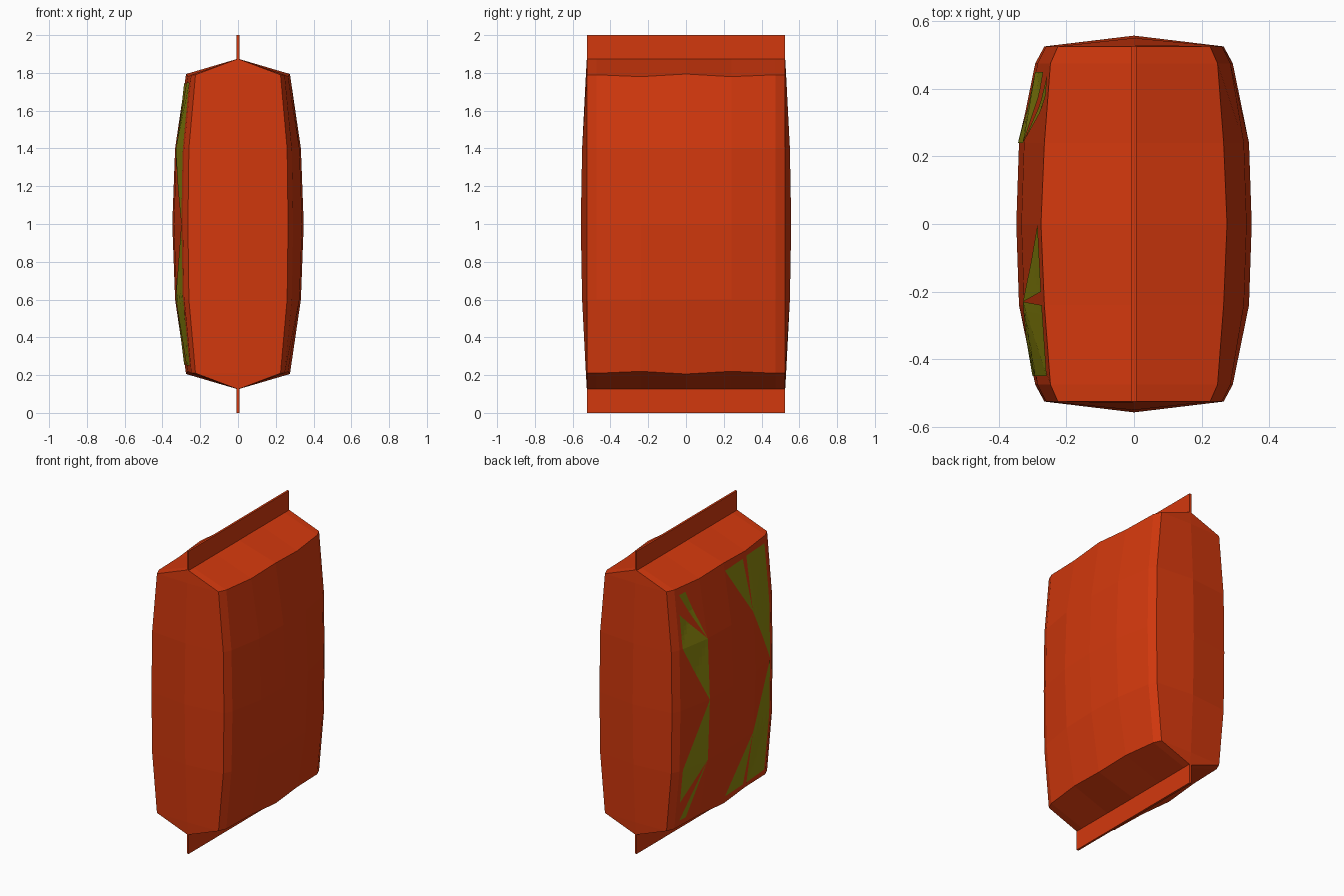
import bpy, bmesh
from mathutils import Vector
from mathutils.bvhtree import BVHTree

if "Cube" in bpy.data.objects:
    bpy.data.objects.remove(bpy.data.objects["Cube"])


def material(name, col):
    m = bpy.data.materials.new(name)
    m.diffuse_color = (*col, 1)
    m.use_nodes = True
    m.node_tree.nodes["Principled BSDF"].inputs["Base Color"].default_value = m.diffuse_color
    return m


RED = material("red_film", (0.65, 0.04, 0.004))
GREEN = material("green_print", (0.27, 0.25, 0.004))


def finish(name, bm, mat):
    me = bpy.data.meshes.new(name)
    bm.to_mesh(me)
    bm.free()
    me.materials.append(mat)
    ob = bpy.data.objects.new(name, me)
    bpy.context.collection.objects.link(ob)
    return ob


# Pouch: stacked 16-sided rings closing to a ridge at each end
# per level: end-face bulge y, then x at y = .525, .475, .24, 0
YS = (0.525, 0.475, 0.24, 0.0)
LEVELS = {
    1.875: (0.525, (0, 0, 0, 0)),
    1.79: (0.53, (0.225, 0.247, 0.265, 0.275)),
    1.40: (0.55, (0.26, 0.285, 0.325, 0.333)),
    1.00: (0.557, (0.265, 0.292, 0.34, 0.348)),
}
stack = list(LEVELS.items())
stack += [(2 - z, v) for z, v in reversed(stack[:-1])]


def ring(z, bulge, xs):
    quarter = list(zip(xs, YS))
    side = quarter + [(x, -y) for x, y in quarter[-2::-1]]
    pts = [(0, bulge)] + side + [(0, -bulge)] + [(-x, -y) for x, y in side]
    out = []
    for x, y in pts:
        dz = 0
        if abs(abs(z - 1) - 0.79) < 1e-4:      # wavy shoulder edge
            dz = -0.01 if abs(abs(y) - 0.24) < 1e-4 else (0.004 if y == 0 else 0)
        out.append((x, y, z + (dz if z > 1 else -dz)))
    return out


bm = bmesh.new()
rings = [[bm.verts.new(p) for p in ring(z, *v)] for z, v in stack]
for a, b in zip(rings, rings[1:]):
    for i in range(16):
        j = (i + 1) % 16
        bm.faces.new((a[i], a[j], b[j], b[i]))
bmesh.ops.remove_doubles(bm, verts=bm.verts, dist=0.0005)
bmesh.ops.recalc_face_normals(bm, faces=bm.faces)
surface = BVHTree.FromBMesh(bm)
finish("pouch", bm, RED)

# Crimped seals at both ends
for name, z0, z1 in (("top_seal", 1.87, 2.0), ("bottom_seal", 0.0, 0.135)):
    bm = bmesh.new()
    bmesh.ops.create_cube(bm, size=1)
    bmesh.ops.scale(bm, vec=(0.014, 1.05, z1 - z0), verts=bm.verts)
    bmesh.ops.translate(bm, vec=(0, 0, (z0 + z1) / 2), verts=bm.verts)
    finish(name, bm, RED)

# Printed patches on the -x side, given as (y, z) and mirrored about z = 1
PATCHES = [
    [(0.44, 1.743), (0.24, 1.40), (0.38, 1.745)],
    [(0.45, 1.62), (0.45, 1.40), (0.24, 1.0), (0.24, 1.40)],
    [(-0.45, 1.748), (-0.24, 1.75), (-0.23, 1.40), (-0.45, 1.0)],
    [(0.0, 1.745), (-0.2, 1.745), (-0.23, 1.40)],
]
bm = bmesh.new()
for flip in (1, -1):
    for patch in PATCHES:
        pts = patch[::flip]
        bm.faces.new([bm.verts.new((-1, y, 1 + flip * (z - 1))) for y, z in pts])
bmesh.ops.triangulate(bm, faces=bm.faces)
bmesh.ops.subdivide_edges(bm, edges=bm.edges, cuts=7, use_grid_fill=True)
for v in bm.verts:                              # drape onto the pouch
    hit = surface.ray_cast(v.co, Vector((1, 0, 0)))[0]
    v.co.x = hit.x - 0.003
for f in bm.faces:
    f.normal_update()
    if f.normal.x > 0:
        f.normal_flip()
finish("printed_patches", bm, GREEN)
